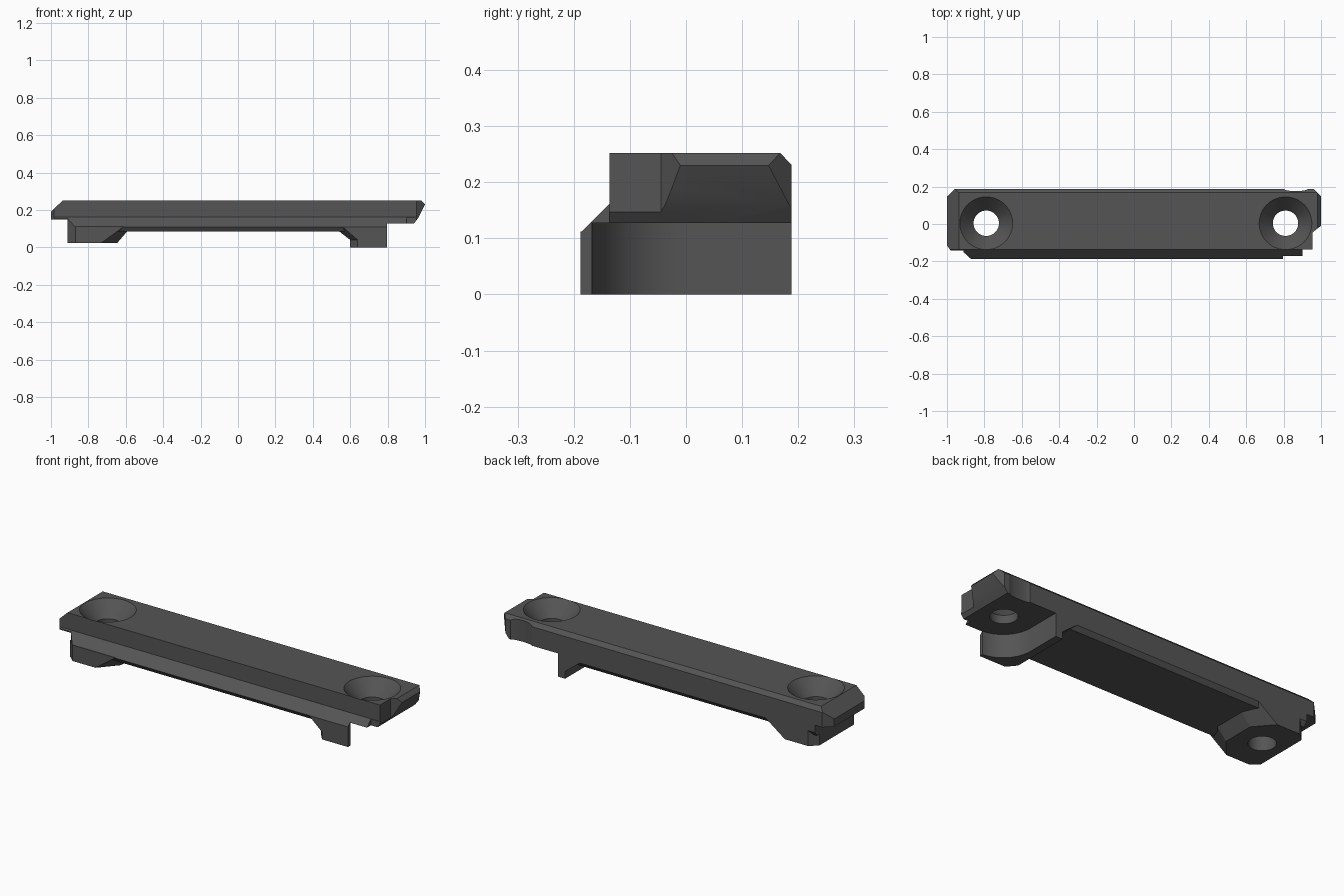
import bpy, bmesh, math

if "Cube" in bpy.data.objects:
    bpy.data.objects.remove(bpy.data.objects["Cube"])

metal = bpy.data.materials.new("dark_grey_metal")
metal.diffuse_color = (0.09, 0.09, 0.09, 1)
metal.use_nodes = True
metal.node_tree.nodes["Principled BSDF"].inputs["Base Color"].default_value = metal.diffuse_color


def loft(name, rings):
    """Closed solid through a stack of matching point rings."""
    bm = bmesh.new()
    vs = [[bm.verts.new(p) for p in r] for r in rings]
    n = len(vs[0])
    for a, b in zip(vs, vs[1:]):
        for i in range(n):
            j = (i + 1) % n
            bm.faces.new((a[i], a[j], b[j], b[i]))
    bm.faces.new(vs[0][::-1])
    bm.faces.new(vs[-1])
    bmesh.ops.recalc_face_normals(bm, faces=bm.faces)
    me = bpy.data.meshes.new(name)
    bm.to_mesh(me)
    bm.free()
    me.materials.append(metal)
    ob = bpy.data.objects.new(name, me)
    bpy.context.collection.objects.link(ob)
    return ob


def prism(name, pts, axis, lo, hi):
    """Extrude a flat outline along one axis."""
    def place(p, t):
        q = list(p)
        q.insert("xyz".index(axis), t)
        return q
    return loft(name, [[place(p, t) for p in pts] for t in (lo, hi)])


def combine(ob, other, op):
    mod = ob.modifiers.new("bool", 'BOOLEAN')
    mod.operation, mod.solver, mod.object = op, 'EXACT', other
    bpy.context.view_layer.objects.active = ob
    bpy.ops.object.modifier_apply(modifier=mod.name)
    bpy.data.objects.remove(other)


def circle(cx, cy, r, z, n=48):
    return [(cx + r * math.cos(2 * math.pi * i / n),
             cy + r * math.sin(2 * math.pi * i / n), z) for i in range(n)]


# Bar: cross-section, trimmed by its side outline and its plan outline
bar = prism("mounting_plate", [
    (-0.136, 0.252), (0.168, 0.252), (0.188, 0.231), (0.188, 0.11),
    (0.17, 0.086), (-0.172, 0.086), (-0.188, 0.11), (-0.136, 0.162)],
    'x', -1.1, 1.1)
side = prism("side_outline", [
    (-1, 0.15), (-0.912, 0.15), (-0.912, 0.05), (0.797, 0.05),
    (0.797, 0.127), (0.94, 0.127), (0.965, 0.16), (1, 0.23),
    (0.98, 0.252), (0.97, 0.3), (-0.9, 0.3), (-0.936, 0.252),
    (-1, 0.192)], 'y', -0.5, 0.5)
combine(bar, side, 'INTERSECT')

# Plan outline has a shallow scallop in the back edge near the right end
scallop = [(0.865 + 0.065 * math.cos(math.pi * i / 12),
            0.189 - 0.013 * math.sin(math.pi * i / 12)) for i in range(13)]
plan = prism("plan_outline", [
    (-1, -0.115), (-0.98, -0.142), (-0.912, -0.142), (-0.87, -0.189),
    (0.9, -0.189), (0.9, -0.137), (0.955, -0.137), (0.955, -0.045),
    (0.98, -0.025), (1, -0.01), (1, 0.147), (0.96, 0.189)] + scallop +
    [(-0.955, 0.189), (-1, 0.147)], 'z', -0.2, 0.5)
combine(bar, plan, 'INTERSECT')

# Left foot: solid block with sloped inner facets
low = [(-0.912, -0.15), (-0.87, -0.188), (-0.73, -0.188), (-0.645, -0.09),
       (-0.645, 0.09), (-0.73, 0.188), (-0.87, 0.188), (-0.912, 0.15)]
high = low[:2] + [(-0.61, -0.188), (-0.57, -0.09), (-0.57, 0.09),
                  (-0.61, 0.188)] + low[6:]
combine(bar, loft("left_foot", [[(x, y, 0.025) for x, y in low],
                                [(x, y, 0.112) for x, y in high]]), 'UNION')

# Right foot: deeper hook with a flared root
low = [(0.797, -0.188), (0.64, -0.188), (0.6, -0.14), (0.6, 0.188),
       (0.797, 0.188)]
high = [(0.797, -0.188), (0.56, -0.188), (0.51, -0.14), (0.51, 0.188),
        (0.797, 0.188)]
combine(bar, loft("right_foot", [[(x, y, 0) for x, y in low],
                                 [(x, y, 0.04) for x, y in low],
                                 [(x, y, 0.11) for x, y in high]]), 'UNION')

# Rounded pocket that hollows the right foot, open to the end and back
arc = [(0.81 - 0.168 * math.sin(math.pi / 2 * i / 16),
        -0.168 * math.cos(math.pi / 2 * i / 16)) for i in range(17)]
combine(bar, prism("pocket", arc + [(0.642, 0.3), (1.2, 0.3), (1.2, -0.168)],
                   'z', -0.1, 0.127), 'DIFFERENCE')

# Countersunk screw holes
for x in (-0.79, 0.81):
    combine(bar, loft("screw_hole", [
        circle(x, 0.004, r, z) for r, z in
        ((0.068, -0.1), (0.068, 0.172), (0.141, 0.252), (0.15, 0.262))]),
        'DIFFERENCE')

bpy.ops.object.select_all(action='DESELECT')
bar.select_set(True)
bpy.context.view_layer.objects.active = bar
bpy.ops.object.shade_smooth_by_angle(angle=math.radians(25))
